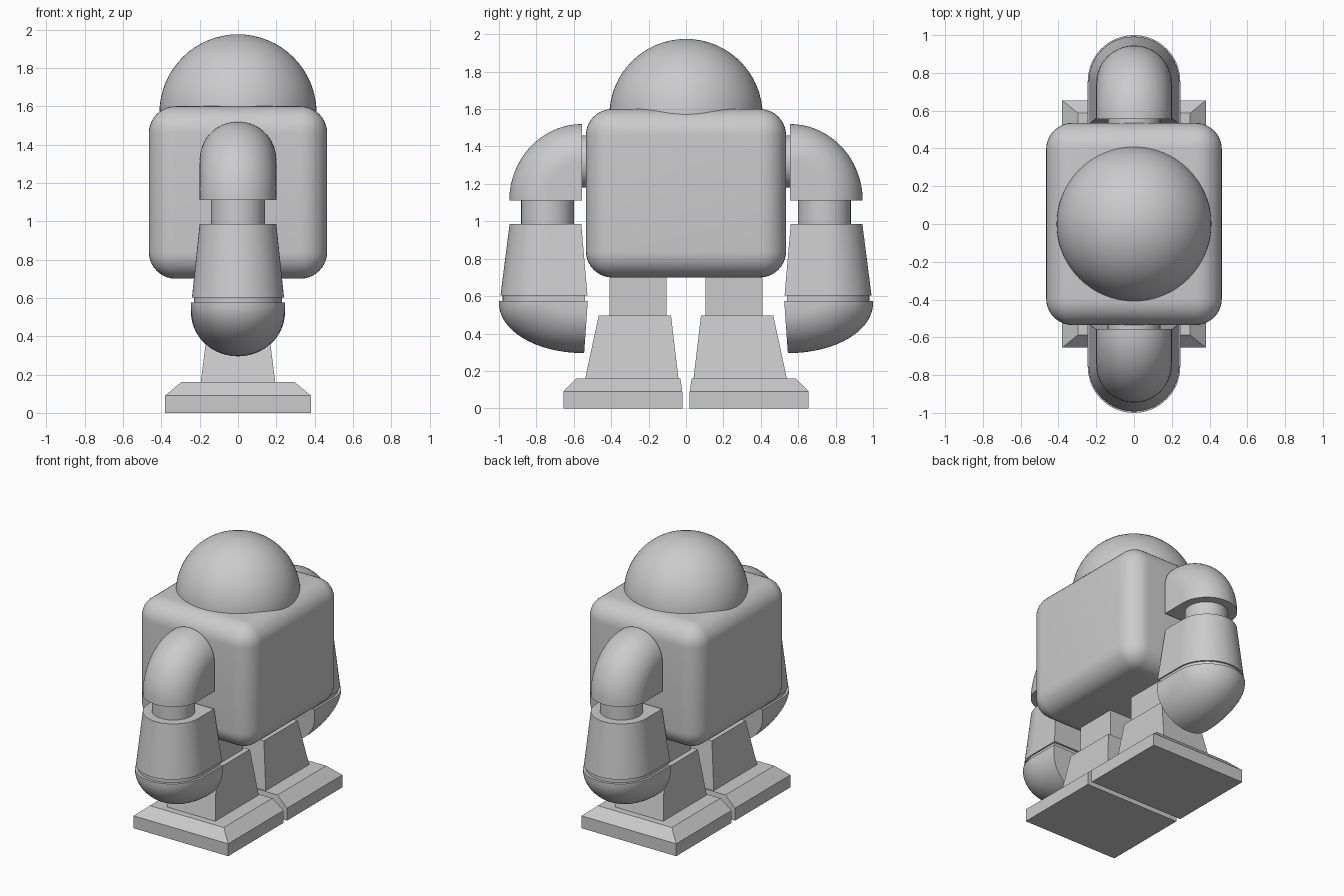
import bpy, bmesh
from math import sin, cos, pi, radians

if "Cube" in bpy.data.objects:
    bpy.data.objects.remove(bpy.data.objects["Cube"], do_unlink=True)

GREY = (0.6, 0.6, 0.6, 1)
mat = bpy.data.materials.new("plain grey")
mat.use_nodes = True
mat.diffuse_color = GREY
mat.node_tree.nodes["Principled BSDF"].inputs["Base Color"].default_value = GREY


def finish(name, bm, angle=30):
    """Turn a bmesh into a shaded, coloured object."""
    bmesh.ops.recalc_face_normals(bm, faces=bm.faces[:])
    me = bpy.data.meshes.new(name)
    bm.to_mesh(me)
    bm.free()
    me.materials.append(mat)
    me.shade_smooth()
    me.set_sharp_from_angle(angle=radians(angle))
    obj = bpy.data.objects.new(name, me)
    bpy.context.collection.objects.link(obj)
    return obj


def hull(name, points, side=1):
    """Convex solid around points; side = -1 flips it to the front."""
    bm = bmesh.new()
    for x, y, z in points:
        bm.verts.new((x, side * y, z))
    res = bmesh.ops.convex_hull(bm, input=bm.verts[:])
    inner = {e for e in res["geom_interior"] if isinstance(e, bmesh.types.BMVert)}
    bmesh.ops.delete(bm, geom=list(inner), context="VERTS")
    bmesh.ops.dissolve_limit(bm, angle_limit=0.01, verts=bm.verts[:], edges=bm.edges[:])
    return finish(name, bm)


def rect(half_x, y0, y1, z):
    return [(x, y, z) for x in (-half_x, half_x) for y in (y0, y1)]


def u_section(w, y0, y1, z, n=32):
    """Flat towards the body, half round on the outside."""
    arc = [(w * cos(pi * i / n), y1 - w + w * sin(pi * i / n), z) for i in range(n + 1)]
    return arc + [(-w, y0, z), (w, y0, z)]


def elbow(w, y0, z0, straight, cap, up, lean=0, n=32, m=16):
    """U section swept a quarter turn around an axis along x."""
    pts = [(-w, y0, z0), (w, y0, z0)]
    for j in range(m + 1):
        t = pi / 2 * j / m
        for i in range(n + 1):
            a = pi * i / n
            ry = straight[0] + cap[0] * sin(a)
            rz = straight[1] + cap[1] * sin(a)
            drop = rz * sin(t)
            pts.append((w * cos(a), y0 + ry * cos(t) + lean * drop, z0 + up * drop))
    return pts


def disc(r, centre, axis, n=32):
    """Circle of points around a y or z axis."""
    cx, cy, cz = centre
    ring = [(r * cos(2 * pi * i / n), r * sin(2 * pi * i / n)) for i in range(n)]
    if axis == "y":
        return [(cx + a, cy, cz + b) for a, b in ring]
    return [(cx + a, cy + b, cz) for a, b in ring]


# Rounded box body
bm = bmesh.new()
bmesh.ops.create_cube(bm, size=1)
for v in bm.verts:
    v.co.x *= 0.93
    v.co.y *= 1.07
    v.co.z = v.co.z * 0.9 + 1.15
bmesh.ops.bevel(bm, geom=bm.edges[:], offset=0.14, segments=10, profile=0.5, affect="EDGES")
finish("body", bm, 40)

# Dome head, sunk into the body
bm = bmesh.new()
bmesh.ops.create_uvsphere(bm, u_segments=64, v_segments=32, radius=0.41)
for v in bm.verts:
    v.co.z += 1.565
low = [v for v in bm.verts if v.co.z < 1.45]
bmesh.ops.delete(bm, geom=low, context="VERTS")
bmesh.ops.holes_fill(bm, edges=[e for e in bm.edges if e.is_boundary], sides=0)
finish("dome_head", bm)

for side, label in ((-1, "front"), (1, "back")):
    # Arm
    hull(label + "_shoulder_joint",
         disc(0.14, (0, 0.5, 1.32), "y") + disc(0.14, (0, 0.6, 1.32), "y"), side)
    hull(label + "_shoulder", elbow(0.2, 0.555, 1.11, (0.19, 0.21), (0.2, 0.2), 1), side)
    hull(label + "_elbow_joint",
         disc(0.142, (0, 0.74, 0.95), "z") + disc(0.142, (0, 0.74, 1.15), "z"), side)
    hull(label + "_forearm",
         u_section(0.2, 0.56, 0.943, 0.985) + u_section(0.24, 0.527, 0.992, 0.603), side)
    hull(label + "_wrist",
         u_section(0.23, 0.54, 0.98, 0.56) + u_section(0.23, 0.54, 0.98, 0.62), side)
    hull(label + "_hand",
         elbow(0.245, 0.525, 0.575, (0.23, 0.05), (0.245, 0.23), -1, 0.07), side)
    # Leg and foot
    hull(label + "_upper_leg", rect(0.115, 0.105, 0.41, 0.48) + rect(0.115, 0.105, 0.41, 0.8), side)
    hull(label + "_lower_leg",
         rect(0.195, 0.04, 0.54, 0.155) + rect(0.152, 0.08, 0.467, 0.495), side)
    hull(label + "_foot",
         rect(0.38, 0.02, 0.655, 0) + rect(0.38, 0.02, 0.655, 0.09)
         + rect(0.297, 0.03, 0.587, 0.16), side)
